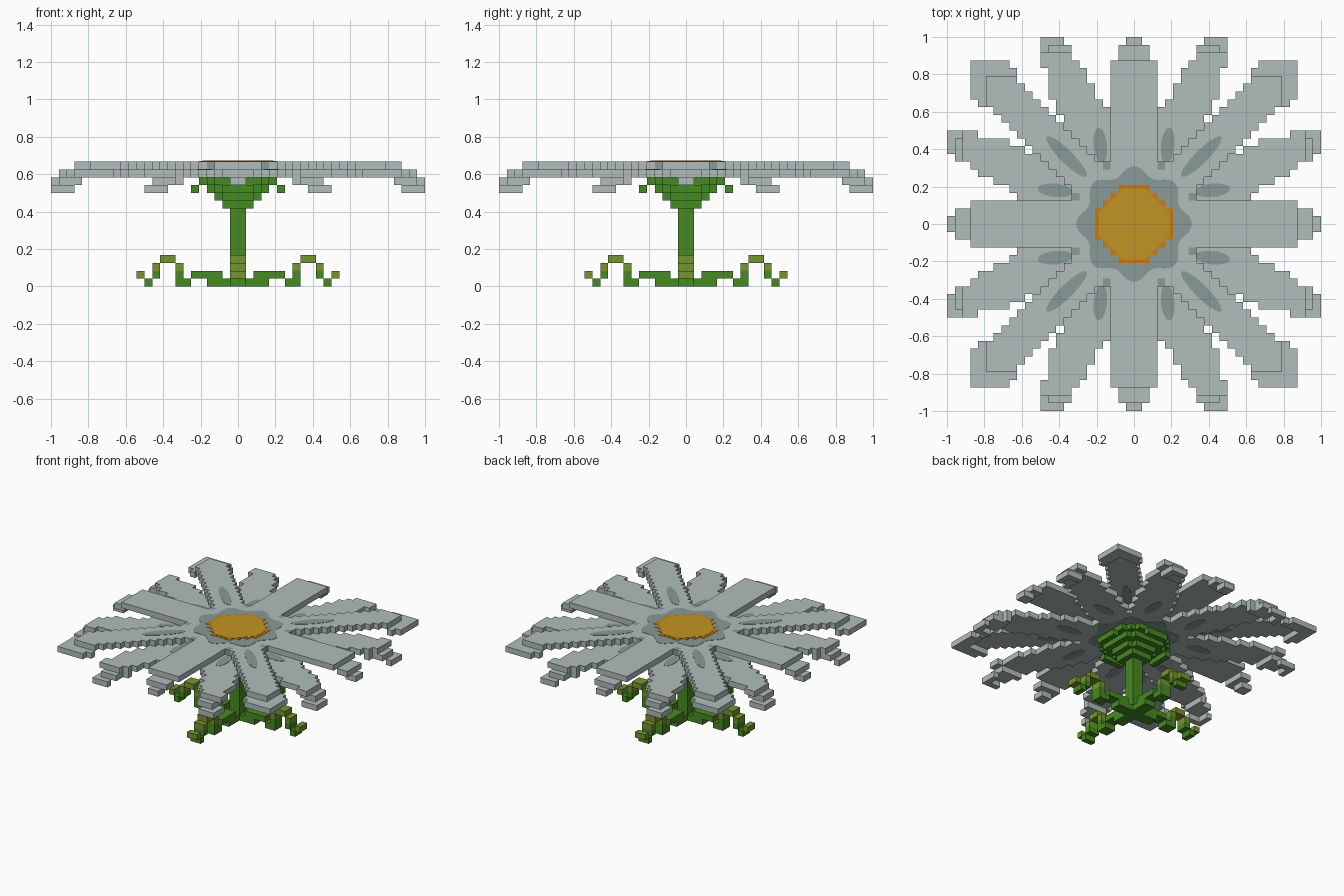
import bpy, bmesh, math
from mathutils import Vector

U = 1 / 24          # size of one block
N = 24              # blocks from the centre to a petal tip

old = bpy.data.objects.get("Cube")
if old:
    bpy.data.objects.remove(old, do_unlink=True)


def material(name, rgb):
    lin = [(c / 255 / 12.92) if c < 11 else ((c / 255 + 0.055) / 1.055) ** 2.4 for c in rgb]
    m = bpy.data.materials.new(name)
    m.use_nodes = True
    m.diffuse_color = (*lin, 1)
    m.node_tree.nodes["Principled BSDF"].inputs["Base Color"].default_value = (*lin, 1)
    return m


GREY = material("petal grey", (177, 189, 187))
DARK = material("petal shadow grey", (137, 154, 151))
ORANGE = material("orange", (204, 124, 14))
OCHRE = material("ochre", (194, 148, 34))
GREEN = material("stem green", (70, 138, 34))
LIME = material("leaf tip green", (116, 150, 46))


def finish(name, bm, mats):
    bmesh.ops.recalc_face_normals(bm, faces=bm.faces)
    mesh = bpy.data.meshes.new(name)
    bm.to_mesh(mesh)
    bm.free()
    for m in mats:
        mesh.materials.append(m)
    ob = bpy.data.objects.new(name, mesh)
    bpy.context.collection.objects.link(ob)
    return ob


AXES = [Vector(v) for v in ((1, 0, 0), (0, 1, 0), (0, 0, 1))]


def blocks(name, cells, mats, z0=0.0, height=U):
    """Skin a {(i, j, k): material index} set of blocks with its outer faces."""
    bm = bmesh.new()
    corners = {}

    def corner(p):
        key = tuple(round(c) for c in p)
        if key not in corners:
            corners[key] = bm.verts.new((key[0] * U, key[1] * U, z0 + key[2] * height))
        return corners[key]

    for cell, mat in cells.items():
        base = Vector(cell)
        for n in range(3):
            a, u, v = AXES[n], AXES[(n + 1) % 3], AXES[(n + 2) % 3]
            for side in (0, 1):
                step = a if side else -a
                if tuple(int(c) for c in base + step) in cells:
                    continue
                o = base + a * side
                quad = [o, o + u, o + u + v, o + v]
                if not side:
                    quad.reverse()
                f = bm.faces.new([corner(p) for p in quad])
                f.material_index = mat
    bmesh.ops.dissolve_limit(bm, angle_limit=0.01, verts=bm.verts, edges=bm.edges,
                             delimit={"MATERIAL"})
    return finish(name, bm, mats)


def layer(k, rule):
    """Blocks of layer k whose centres fit an eight-fold symmetric rule(a, b)."""
    out = {}
    for i in range(-N, N):
        for j in range(-N, N):
            x, y = abs(i + 0.5) * U, abs(j + 0.5) * U
            if rule(max(x, y), min(x, y)):
                out[(i, j, k)] = 0
    return out


def plate(name, outline, z, mat, thick=0.002):
    bm = bmesh.new()
    f = bm.faces.new([bm.verts.new((x, y, z)) for x, y in outline])
    r = bmesh.ops.extrude_face_region(bm, geom=[f])
    top = [v for v in r["geom"] if isinstance(v, bmesh.types.BMVert)]
    bmesh.ops.translate(bm, verts=top, vec=(0, 0, thick))
    return finish(name, bm, [mat])


def ellipse(cx, cy, length, width, angle, n=20):
    c, s = math.cos(angle), math.sin(angle)
    pts = [(length * math.cos(t), width * math.sin(t))
           for t in (2 * math.pi * q / n for q in range(n))]
    return [(cx + p * c - q * s, cy + p * s + q * c) for p, q in pts]


# Petals: straight and diagonal ones on the top layer, between ones a layer below
def straight(a, b):
    return b < 0.125 and a < 0.875


def diagonal(a, b):
    return a - b < 0.165 and a < 0.79


def between(a, b, limit):
    width = 0.125 if a < 0.6 else 0.125 - (a - 0.6) * 0.13
    return abs(b - 0.455 * a) * 0.91 < width and a < limit


blocks("straight_petals", layer(15, lambda a, b: straight(a, b) or diagonal(a, b)), [GREY])
blocks("between_petals", layer(14, lambda a, b: between(a, b, 0.9)), [GREY])

# Drooping petal tips
blocks("straight_petal_ends", layer(14, lambda a, b: 0.875 < a < 0.96 and b < 0.083), [GREY])
blocks("straight_petal_points", layer(13, lambda a, b: a > 0.92 and b < 0.042), [GREY])
blocks("diagonal_petal_ends",
       layer(14, lambda a, b: 0.79 < a < 0.875 and a - b < 0.2), [GREY])
blocks("between_petal_ends",
       layer(13, lambda a, b: 0.833 < a < 0.958 and 0.29 < b < 0.458
             and between(a, b, 1)), [GREY])
blocks("between_petal_points",
       layer(12, lambda a, b: a > 0.875 and 0.375 < b < 0.5
             and (a > 0.958 or b > 0.458)), [GREY])

# Dark heart between the petals and its painted rim
blocks("petal_heart", layer(15, lambda a, b: math.hypot(a, b) < 0.36
                            and not straight(a, b) and not diagonal(a, b)), [DARK])
rim = []
for q in range(96):
    t = 2 * math.pi * q / 96
    r = 0.285 + 0.025 * math.cos(8 * t)
    rim.append((r * math.cos(t), r * math.sin(t)))
TOP, MID, LOW = 16 * U, 15 * U, 14 * U
plate("heart_paint_top", rim, TOP, DARK)
plate("heart_paint_under", rim, LOW - 0.002, DARK)

# Painted streaks running out along the petals
for sx in (-1, 1):
    for sy in (-1, 1):
        spot = ellipse(0.36 * sx, 0.36 * sy, 0.15, 0.035, math.atan2(sy, sx))
        plate("diagonal_streak", spot, TOP, DARK)
        plate("diagonal_streak_under", spot, MID - 0.002, DARK)
        for x, y, turn in ((0.18, 0.42, math.pi / 2), (0.42, 0.18, 0)):
            spot = ellipse(x * sx, y * sy, 0.095, 0.036, turn + 0.1 * sx * sy * (1 if x > y else -1))
            plate("between_streak", spot, MID, DARK)
            plate("between_streak_under", spot, LOW - 0.002, DARK)

# Flower centre
blocks("centre_rim", layer(0, lambda a, b: a < 0.208 and a + b < 0.29), [ORANGE], TOP, 0.004)
inner = [(sx * x, sy * y) for sx, sy, pts in
         ((1, 1, ((0.19, 0.06), (0.06, 0.19))), (-1, 1, ((0.06, 0.19), (0.19, 0.06))),
          (-1, -1, ((0.19, 0.06), (0.06, 0.19))), (1, -1, ((0.06, 0.19), (0.19, 0.06))))
         for x, y in pts]
plate("centre_disc", inner, TOP + 0.004, OCHRE)

# Stem and stepped cup under the flower
cup = layer(0, lambda a, b: a < 0.042)
for k in range(1, 11):
    cup.update(layer(k, lambda a, b: a < 0.042))
for k, r in ((10, 0.083), (11, 0.125), (12, 0.167), (13, 0.208)):
    cup.update(layer(k, lambda a, b: a < r and math.hypot(a, b) < r + 0.02))
cup.update(layer(12, lambda a, b: 0.208 < a < 0.25 and b < 0.083))
blocks("stem_and_cup", cup, [GREEN])

# Four arching ground leaves: (distance, height, lime or not)
ARCH = [(1, 0, 0), (2, 0, 0), (3, 0, 0), (2, 1, 0), (3, 1, 0), (4, 1, 0), (5, 1, 0),
        (6, 0, 0), (7, 0, 0), (7, 1, 0), (7, 2, 1), (8, 3, 1), (9, 3, 1),
        (10, 2, 1), (10, 1, 0), (11, 0, 0), (12, 1, 1)]
leaves = {}
for d, k, lime in ARCH:
    for w in (-1, 0):
        for i, j in ((d, w), (-d - 1, w), (w, d), (w, -d - 1)):
            leaves[(i, j, k)] = lime
blocks("ground_leaves", leaves, [GREEN, LIME])
